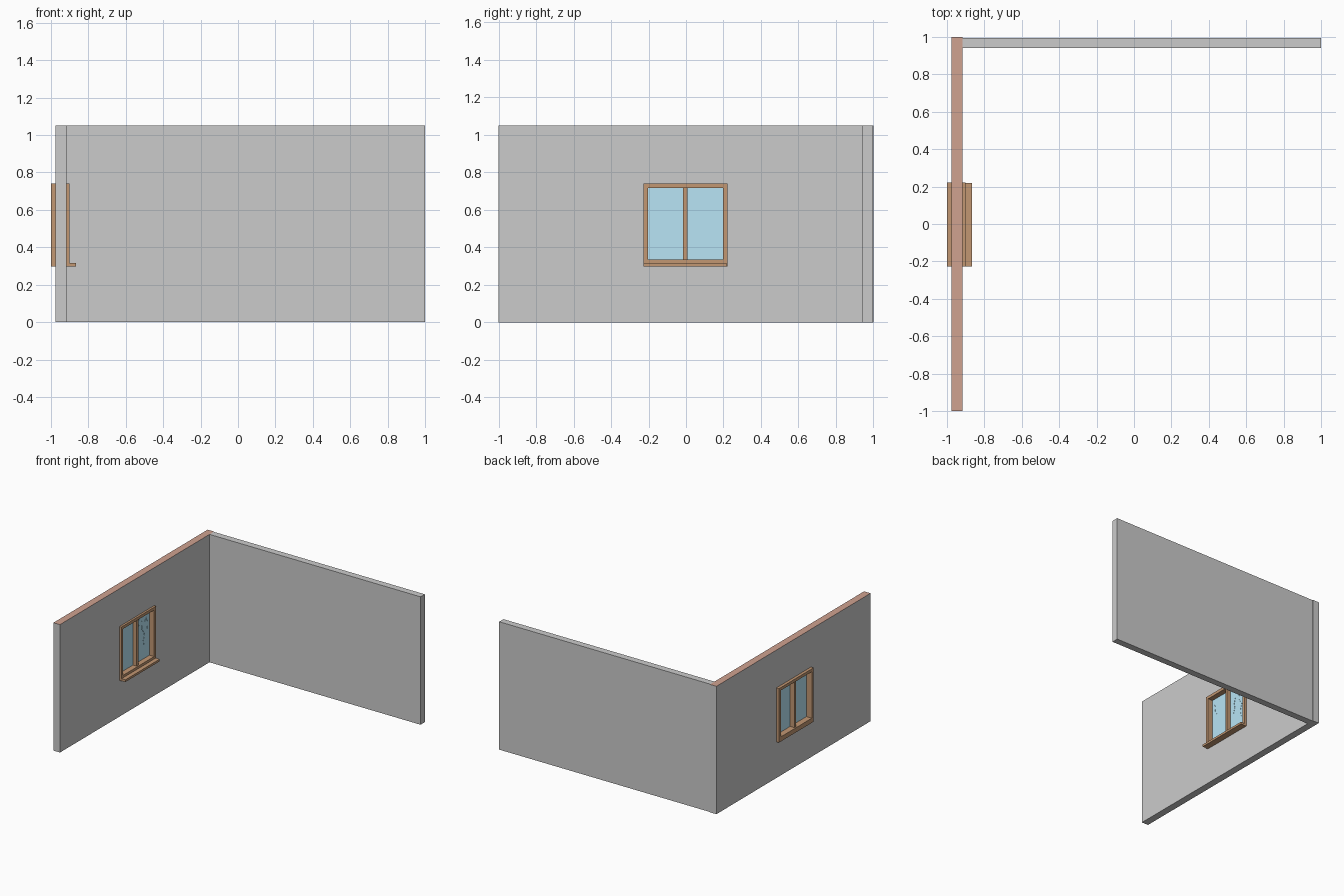
import bpy
import bmesh
from mathutils import Vector

if "Cube" in bpy.data.objects:
    bpy.data.objects.remove(bpy.data.objects["Cube"])


def material(name, rgb):
    m = bpy.data.materials.new(name)
    m.diffuse_color = (*rgb, 1)
    m.use_nodes = True
    m.node_tree.nodes["Principled BSDF"].inputs["Base Color"].default_value = m.diffuse_color
    return m


BRICK = material("brick_red", (0.63, 0.36, 0.28))
WOOD = material("brown_wood", (0.54, 0.31, 0.17))
GLASS = material("blue_glass", (0.48, 0.78, 0.92))


def new_object(name, bm, mat=None):
    bmesh.ops.recalc_face_normals(bm, faces=bm.faces)
    me = bpy.data.meshes.new(name)
    bm.to_mesh(me)
    bm.free()
    ob = bpy.data.objects.new(name, me)
    bpy.context.collection.objects.link(ob)
    if mat:
        me.materials.append(mat)
    return ob


def box(name, x, y, z, mat=None):
    """Axis-aligned box from (min, max) pairs."""
    bm = bmesh.new()
    bmesh.ops.create_cube(bm, size=1)
    for v in bm.verts:
        v.co = [(r[0] + r[1]) / 2 + c * (r[1] - r[0]) for c, r in zip(v.co, (x, y, z))]
    return new_object(name, bm, mat)


# Window extents
Y0, Y1, Z0, Z1 = -0.228, 0.222, 0.297, 0.74
FX = (-1.0, -0.90)
T = 0.024

# Walls: the window wall has an opening and a brick coloured top
wall = box("window_wall", (-0.976, -0.917), (-1, 1), (0, 1.05))
cutter = box("window_cutter", (-1.1, -0.8), (Y0 + 0.005, Y1 - 0.005), (Z0 + 0.005, Z1 - 0.005))
cutter.hide_render = True
cutter.hide_set(True)
cut = wall.modifiers.new("opening", "BOOLEAN")
cut.object = cutter
cut.solver = "EXACT"
plaster = material("grey_plaster", (0.8, 0.8, 0.8))
wall.data.materials.append(plaster)
wall.data.materials.append(BRICK)
for f in wall.data.polygons:
    f.material_index = 1 if f.normal.z > 0.5 else 0
cutter.data.materials.append(plaster)
box("back_wall", (-0.917, 1), (0.94, 0.995), (0, 1.05))

# Window frame
for side, a in (("left", Y0), ("right", Y1 - T)):
    box(f"frame_{side}_stile", FX, (a, a + T), (Z0, Z1), WOOD)
box("frame_top_rail", FX, (Y0 + T, Y1 - T), (Z1 - T, Z1), WOOD)
box("frame_bottom_rail", FX, (Y0 + T, Y1 - T), (Z0, 0.335), WOOD)
box("mullion", (-0.99, -0.91), (-0.015, 0.007), (0.335, Z1 - T), WOOD)

# Inner sill
box("window_sill", (-0.90, -0.865), (Y0 + 0.002, Y1 - 0.002), (Z0, 0.315), WOOD)

# Glass panes
GX = (-0.951, -0.943)
box("left_pane", GX, (Y0 + T, -0.015), (0.335, Z1 - T), GLASS)
box("right_pane", GX, (0.007, Y1 - T), (0.335, Z1 - T), GLASS)


def crack(name, pts, width):
    """Thin tapering ribbon lying on the room side of the glass."""
    pts = [Vector(p) for p in pts]
    bm = bmesh.new()
    rings = []
    for i, p in enumerate(pts):
        d = (pts[min(i + 1, len(pts) - 1)] - pts[max(i - 1, 0)]).normalized()
        n = Vector((-d.y, d.x)) * width * (1 - 0.7 * i / (len(pts) - 1)) / 2
        corners = [(x, q.x, q.y) for x, q in ((GX[1] - 0.001, p - n), (GX[1] - 0.001, p + n),
                                              (GX[1] + 0.002, p + n), (GX[1] + 0.002, p - n))]
        rings.append([bm.verts.new(c) for c in corners])
    for a, b in zip(rings, rings[1:]):
        for k in range(4):
            j = (k + 1) % 4
            bm.faces.new((a[k], a[j], b[j], b[k]))
    bm.faces.new(rings[0])
    bm.faces.new(rings[-1])
    new_object(name, bm, GLASS)


# Cracks spreading over the glass
crack("crack_top", [(0.06, 0.67), (0.09, 0.70), (0.13, 0.714)], 0.01)
crack("crack_left", [(0.058, 0.67), (0.062, 0.63), (0.047, 0.575), (0.056, 0.54), (0.04, 0.49)], 0.012)
crack("crack_middle", [(0.065, 0.66), (0.105, 0.63), (0.10, 0.59), (0.135, 0.54),
                       (0.12, 0.485), (0.13, 0.435)], 0.014)
crack("crack_right", [(0.065, 0.66), (0.135, 0.63), (0.155, 0.66), (0.175, 0.62), (0.17, 0.565)], 0.012)
crack("crack_left_pane", [(-0.19, 0.68), (-0.17, 0.64), (-0.175, 0.61), (-0.15, 0.57)], 0.01)
